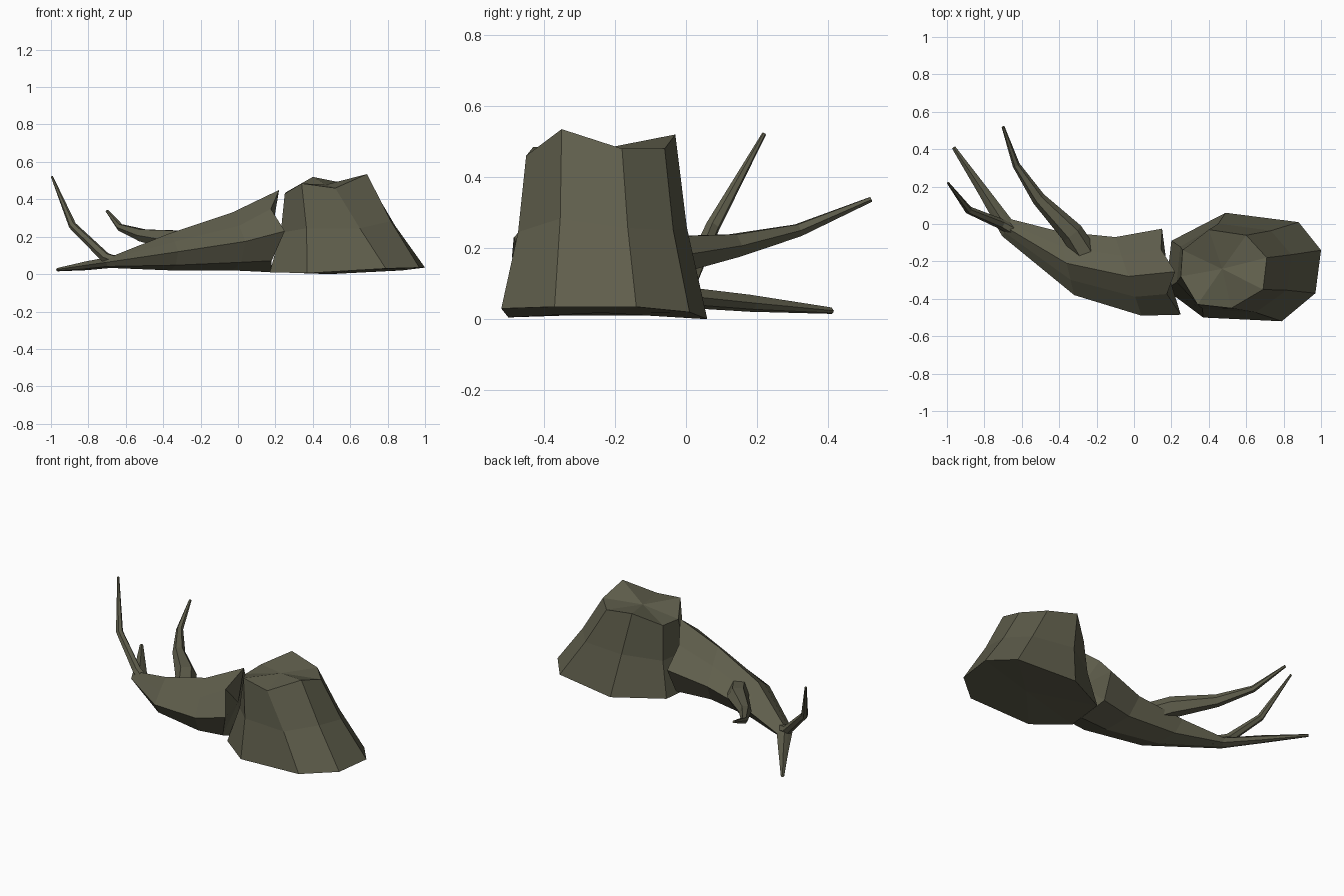
import bpy, bmesh, math
from mathutils import Vector

if "Cube" in bpy.data.objects:
    bpy.data.objects.remove(bpy.data.objects["Cube"])

wood = bpy.data.materials.new("weathered olive wood")
wood.diffuse_color = (0.115, 0.112, 0.072, 1)
wood.use_nodes = True
wood.node_tree.nodes["Principled BSDF"].inputs["Base Color"].default_value = wood.diffuse_color


def skin(name, rings):
    """Join equal-length rings of points into a closed, flat-shaded solid."""
    bm = bmesh.new()
    loops = [[bm.verts.new(p) for p in r] for r in rings]
    for a, b in zip(loops, loops[1:]):
        for i in range(len(a)):
            j = (i + 1) % len(a)
            bm.faces.new((a[i], a[j], b[j], b[i]))
    for end in (loops[0], loops[-1]):
        mid = sum((v.co for v in end), Vector()) / len(end)
        c = bm.verts.new(mid)
        for i in range(len(end)):
            bm.faces.new((end[i], end[(i + 1) % len(end)], c))
    bmesh.ops.recalc_face_normals(bm, faces=bm.faces[:])
    me = bpy.data.meshes.new(name)
    bm.to_mesh(me)
    bm.free()
    me.materials.append(wood)
    ob = bpy.data.objects.new(name, me)
    bpy.context.collection.objects.link(ob)
    return ob


def branch(name, path, sides=6):
    """Tapered limb along (x, y, z, radius) points."""
    pts = [Vector(p[:3]) for p in path]
    rings = []
    for i, p in enumerate(pts):
        t = (pts[min(i + 1, len(pts) - 1)] - pts[max(i - 1, 0)]).normalized()
        u = t.cross(Vector((0, 0, 1))).normalized()
        v = u.cross(t)
        rings.append([p + path[i][3] * (u * math.cos(a) + v * math.sin(a))
                      for a in (math.tau * k / sides for k in range(sides))])
    return skin(name, rings)


# Stump: wide flared base, uneven broken top
base = [(.17, -.35, .01), (.37, -.50, .005), (.79, -.52, .03), (.97, -.37, .035),
        (1.0, -.14, .035), (.88, .01, .02), (.49, .06, 0), (.20, -.09, .01)]
top = [(.25, -.28, .43), (.34, -.43, .485), (.52, -.45, .46), (.69, -.35, .535),
       (.71, -.18, .48), (.60, -.06, .48), (.40, -.03, .52), (.26, -.14, .44)]
base, top = [Vector(p) for p in base], [Vector(p) for p in top]
axis = Vector((.58, -.24, .25))
middle = [a.lerp(b, .5).lerp(axis, .05) for a, b in zip(base, top)]
skin("stump", [base, middle, top])

# Fallen trunk: section offsets (side, up), then stations (centre, side vector, height)
section = [(0, 1), (.52, .54), (1, 0), (.68, -.72), (0, -1), (-.68, -.72), (-1, 0), (-.52, .54)]
stations = [((.19, -.255, .23), (-.03, .23), .22),
            ((-.03, -.28, .175), (-.07, .21), .155),
            ((-.36, -.21, .12), (-.04, .17), .10),
            ((-.68, -.02, .063), (.025, .045), .03),
            ((-.81, .18, .045), (.022, .018), .024),
            ((-.965, .41, .024), (.008, .006), .009)]
rings = [[Vector((c[0] + s * d[0], c[1] + s * d[1], c[2] + u * h)) for s, u in section]
         for c, d, h in stations]
for k, p in enumerate(rings[0]):      # splintered end
    p.x += .03 if k in (0, 6) else -.03 if k % 2 else -.01
skin("fallen_trunk", rings)

# Limbs
branch("upright_branch", [(-.62, -.05, .06, .03), (-.71, .0, .09, .028),
                          (-.885, .075, .26, .021), (-.995, .22, .522, .006)])
branch("side_branch", [(-.26, -.16, .16, .065), (-.33, -.05, .18, .062), (-.51, .135, .207, .037),
                       (-.63, .315, .25, .02), (-.70, .52, .337, .008)])
